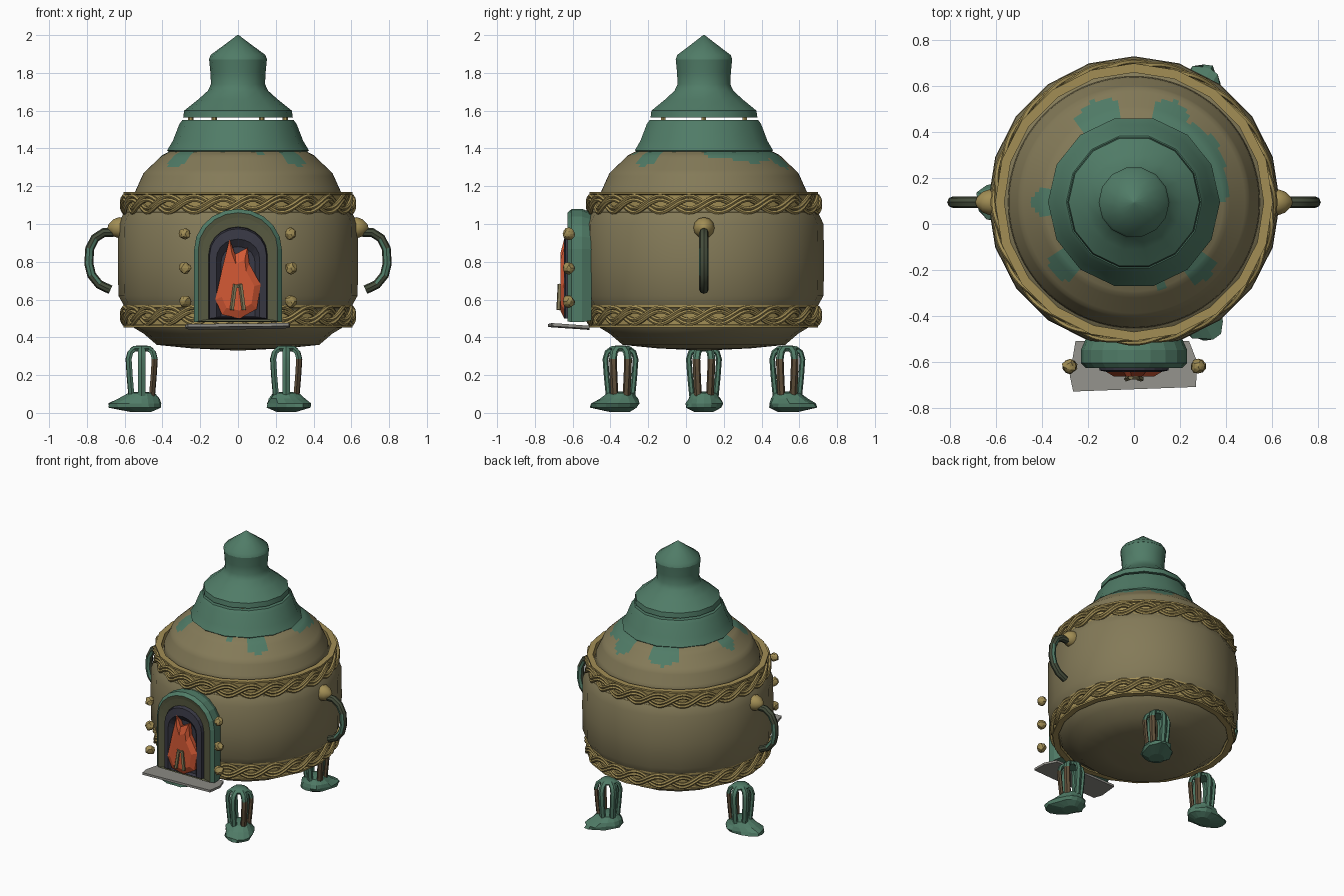
import bpy, bmesh, math, random
from math import sin, cos, pi, radians
from mathutils import Vector

random.seed(4)
cube = bpy.data.objects.get("Cube")
if cube:
    bpy.data.objects.remove(cube)
CY = 0.095  # y of the pot's axis


def material(name, *rgb):
    m = bpy.data.materials.new(name)
    m.use_nodes = True
    m.diffuse_color = (*rgb, 1)
    m.node_tree.nodes["Principled BSDF"].inputs["Base Color"].default_value = (*rgb, 1)
    return m


brass = material("aged brass", 0.23, 0.195, 0.098)
green = material("verdigris green", 0.08, 0.2, 0.135)
gold = material("braid gold", 0.36, 0.27, 0.09)
bronze = material("dark bronze", 0.06, 0.075, 0.045)
olive = material("door olive", 0.10, 0.105, 0.055)
slate = material("soot slate", 0.04, 0.04, 0.058)
orange = material("flame orange", 0.66, 0.1, 0.035)
grey = material("hearth grey", 0.28, 0.275, 0.25)
brown = material("rust brown", 0.11, 0.075, 0.04)


def finish(name, bm, mats, rule=None, smooth=True):
    bmesh.ops.recalc_face_normals(bm, faces=bm.faces)
    if rule:
        for f in bm.faces:
            f.material_index = rule(f.calc_center_median())
    me = bpy.data.meshes.new(name)
    bm.to_mesh(me)
    bm.free()
    for m in mats:
        me.materials.append(m)
    ob = bpy.data.objects.new(name, me)
    bpy.context.collection.objects.link(ob)
    if smooth:
        bpy.ops.object.select_all(action='DESELECT')
        ob.select_set(True)
        bpy.context.view_layer.objects.active = ob
        bpy.ops.object.shade_smooth_by_angle(angle=radians(38))
    return ob


def skin(name, loops, mats, rule=None, ring=False, smooth=True, row_mats=None):
    """Bridge equal-length closed loops; cap both ends unless ring."""
    bm = bmesh.new()
    rows = [[bm.verts.new(p) for p in loop] for loop in loops]
    n = len(rows[0])
    for i in range(len(rows) if ring else len(rows) - 1):
        a, b = rows[i], rows[(i + 1) % len(rows)]
        for j in range(n):
            f = bm.faces.new((a[j], a[(j + 1) % n], b[(j + 1) % n], b[j]))
            f.material_index = row_mats[i] if row_mats else 0
    if not ring:
        bm.faces.new(rows[0])
        bm.faces.new(rows[-1]).material_index = row_mats[-1] if row_mats else 0
    return finish(name, bm, mats, rule, smooth)


def lathe(name, profile, n, mats, rule=None, at=(0, CY), ring=False):
    loops = [[(at[0] + r * cos(2 * pi * j / n), at[1] + r * sin(2 * pi * j / n), z)
              for j in range(n)] for r, z in profile]
    return skin(name, loops, mats, rule, ring)


def tube(name, pts, ru, rv, axis, sides, mats, rule=None, ring=False):
    pts = [Vector(p) for p in pts]
    n, loops = len(pts), []
    for i, p in enumerate(pts):
        nxt = pts[(i + 1) % n] if ring else pts[min(i + 1, n - 1)]
        prv = pts[i - 1] if ring else pts[max(i - 1, 0)]
        t = (nxt - prv).normalized()
        u = t.cross(Vector(axis)).normalized()
        v = t.cross(u)
        loops.append([p + u * ru * cos(2 * pi * k / sides) + v * rv * sin(2 * pi * k / sides)
                      for k in range(sides)])
    return skin(name, loops, mats, rule, ring)


# Pot body
lathe("pot_body", [(0.01, 0.33), (0.25, 0.342), (0.43, 0.36), (0.5, 0.42), (0.55, 0.45), (0.585, 0.52),
                   (0.605, 0.57), (0.633, 0.62), (0.636, 0.8), (0.633, 1.0), (0.605, 1.06),
                   (0.58, 1.1), (0.54, 1.13)], 20, [brass])

# Dome with paint drips below the roof: (angle, half width, lowest z)
drips = [(112, 14, 1.29), (68, 10, 1.29), (38, 24, 1.32), (10, 10, 1.34), (-45, 9, 1.30),
         (-72, 4, 1.35), (180, 9, 1.32), (222, 9, 1.29)]


def drip_rule(c):
    a = math.degrees(math.atan2(c.y - CY, c.x))
    for mid, half, low in drips:
        d = abs((a - mid + 180) % 360 - 180)
        if d < half and c.z > low + 0.03 * d / half:
            return 1
    return 0


key = [(0.55, 1.10), (0.545, 1.17), (0.5, 1.27), (0.4, 1.365), (0.33, 1.4)]
steps = 6
dome = [tuple(a[k] + (b[k] - a[k]) * s / steps for k in (0, 1))
        for a, b in zip(key, key[1:]) for s in range(steps)] + key[-1:]
lathe("dome", dome, 120, [brass, green], drip_rule)

# Roof tiers and finial
lathe("roof_skirt", [(0.36, 1.375), (0.375, 1.39), (0.345, 1.44), (0.31, 1.53), (0.295, 1.55),
                     (0.02, 1.55)], 14, [green])
lathe("roof_crown", [(0.02, 1.565), (0.29, 1.565), (0.285, 1.6), (0.21, 1.66), (0.16, 1.705),
                     (0.143, 1.74), (0.146, 1.8), (0.153, 1.87), (0.02, 1.88)], 14, [green])
lathe("roof_finial", [(0.13, 1.86), (0.154, 1.87), (0.145, 1.895), (0.07, 1.95), (0.004, 2.0)], 14, [green])
for i in range(6):
    a = i * pi / 3
    lathe("roof_post", [(0.014, 1.53), (0.014, 1.58)], 6, [gold], at=(0.25 * cos(a), CY + 0.25 * sin(a)))

# Braided bands
for label, z0, z1, zb in (("lower", 0.452, 0.57, 0.515), ("upper", 1.05, 1.17, 1.105)):
    lathe(label + "_band", [(0.565, z0), (0.605, z0), (0.605, z0 + 0.012), (0.594, z0 + 0.016),
                            (0.594, z1 - 0.016), (0.605, z1 - 0.012), (0.605, z1), (0.565, z1)],
          20, [gold], ring=True)
    for phase in (0, pi):
        for off in (-0.011, 0.011):
            pts = []
            for i in range(192):
                a = 2 * pi * i / 192
                w = 12 * a + phase
                r = 0.604 + 0.009 * cos(w)
                pts.append((r * cos(a), CY + r * sin(a), zb + off + 0.033 * sin(w)))
            tube(label + "_braid", pts, 0.012, 0.011, (0, 0, 1), 6, [gold], ring=True)

# Side handles with brass knobs
for s, side in ((1, "left"), (-1, "right")):
    path = [(0.66, 0.955), (0.71, 0.955), (0.757, 0.925), (0.785, 0.87), (0.79, 0.79),
            (0.775, 0.73), (0.735, 0.68), (0.675, 0.652)]
    tube(side + "_handle", [(s * x, CY, z) for x, z in path], 0.024, 0.025, (0, 1, 0), 8,
         [bronze, green], lambda c: int(abs(c.y - CY) > 0.017 and 0.7 < c.z < 0.9))
    knob = [(0.05, 0.60), (0.056, 0.63), (0.045, 0.66), (0.02, 0.685), (0.004, 0.69)]
    skin(side + "_handle_knob", [[(s * x, CY + r * cos(2 * pi * k / 12), 0.98 + r * sin(2 * pi * k / 12))
                                  for k in range(12)] for r, x in knob], [gold])


# Furnace door
def arch(w, z0, z1, y):
    spring = z1 - w * 0.92
    arc = [(w * cos(pi * k / 10), y, spring + (z1 - spring) * sin(pi * k / 10)) for k in range(11)]
    return [(w, y, z0)] + arc + [(-w, y, z0)]


skin("door_frame", [arch(0.21, 0.49, 1.06, -0.50), arch(0.232, 0.48, 1.08, -0.55),
                    arch(0.232, 0.48, 1.08, -0.605), arch(0.21, 0.485, 1.06, -0.627),
                    arch(0.19, 0.49, 1.035, -0.622), arch(0.155, 0.495, 0.985, -0.618),
                    arch(0.15, 0.5, 0.98, -0.59)],
     [green, olive, slate], smooth=False, row_mats=[0, 0, 0, 1, 1, 2, 2])
skin("soot_lining", [arch(0.156, 0.495, 0.985, -0.60), arch(0.15, 0.5, 0.975, -0.638),
                     arch(0.115, 0.505, 0.92, -0.645), arch(0.09, 0.51, 0.88, -0.615)],
     [slate], smooth=False)

# Flame and kindling
flame = [(-0.12, 0.6), (-0.085, 0.76), (-0.045, 0.92), (-0.015, 0.84), (0.05, 0.875), (0.06, 0.79),
         (0.12, 0.68), (0.1, 0.55), (0.01, 0.5), (-0.085, 0.52)]
skin("flame", [[(x * k, y, 0.65 + (z - 0.65) * k) for x, z in flame]
               for k, y in ((1, -0.61), (1, -0.645), (0.72, -0.665))], [orange], smooth=False)
for s in (-1, 1):
    tube("kindling", [(s * 0.032, -0.675, 0.545), (s * 0.014, -0.668, 0.68)], 0.012, 0.012,
         (0, 1, 0), 5, [brass])
tube("kindling_cross", [(-0.02, -0.668, 0.665), (0.02, -0.668, 0.675)], 0.01, 0.01, (0, 1, 0), 5, [brass])

# Hearth slab
slab = [(-0.255, -0.51), (0.24, -0.51), (0.275, -0.6), (0.27, -0.71), (-0.265, -0.73), (-0.28, -0.66)]
skin("hearth_slab", [[(x, y, z - 0.07 * (y + 0.62) + 0.012 * x) for x, y in slab]
                     for z in (0.45, 0.466)], [grey], smooth=False)

# Hinge studs
for s in (-1, 1):
    for z in (0.59, 0.767, 0.948):
        bm = bmesh.new()
        bmesh.ops.create_icosphere(bm, subdivisions=2, radius=0.031)
        for v in bm.verts:
            v.co = v.co * random.uniform(0.88, 1.16) + Vector((s * 0.28, -0.62, z))
        finish("hinge_stud", bm, [gold], smooth=False)

# Three caged legs with splayed feet
foot_rings = [(0.05, 0.005, 1.2), (0.095, 0.028, 1.8), (0.1, 0.05, 1.75), (0.088, 0.075, 1.3),
              (0.07, 0.105, 1.0), (0.02, 0.112, 1.0)]
for ang in (radians(60), radians(180), radians(300)):
    lx, ly = 0.51 * cos(ang), CY + 0.51 * sin(ang)
    for i in range(6):
        a = pi / 6 + i * pi / 3
        path = [(0.063, 0.09), (0.073, 0.19), (0.08, 0.285), (0.07, 0.32), (0.04, 0.342)]
        rusty = cos(a) > 0.5
        tube("leg_bar", [(lx + r * cos(a), ly + r * sin(a), z) for r, z in path], 0.015, 0.022,
             (-sin(a), cos(a), 0), 6, [green, brown],
             lambda c, rusty=rusty: int(rusty and c.z < 0.28))
    lathe("leg_cap", [(0.05, 0.325), (0.062, 0.34), (0.045, 0.354), (0.004, 0.358)], 10, [green], at=(lx, ly))
    loops = []
    for r, z, stretch in foot_rings:
        loop = []
        for k in range(16):
            t = 2 * pi * k / 16
            rr = r * (random.uniform(0.9, 1.1) if 0.02 < z < 0.08 else 1)
            u, v = rr * cos(t), rr * sin(t)
            u *= stretch if u > 0 else 1
            loop.append((lx + u * cos(ang) - v * sin(ang), ly + u * sin(ang) + v * cos(ang), z))
        loops.append(loop)
    skin("foot", loops, [green], smooth=False)
